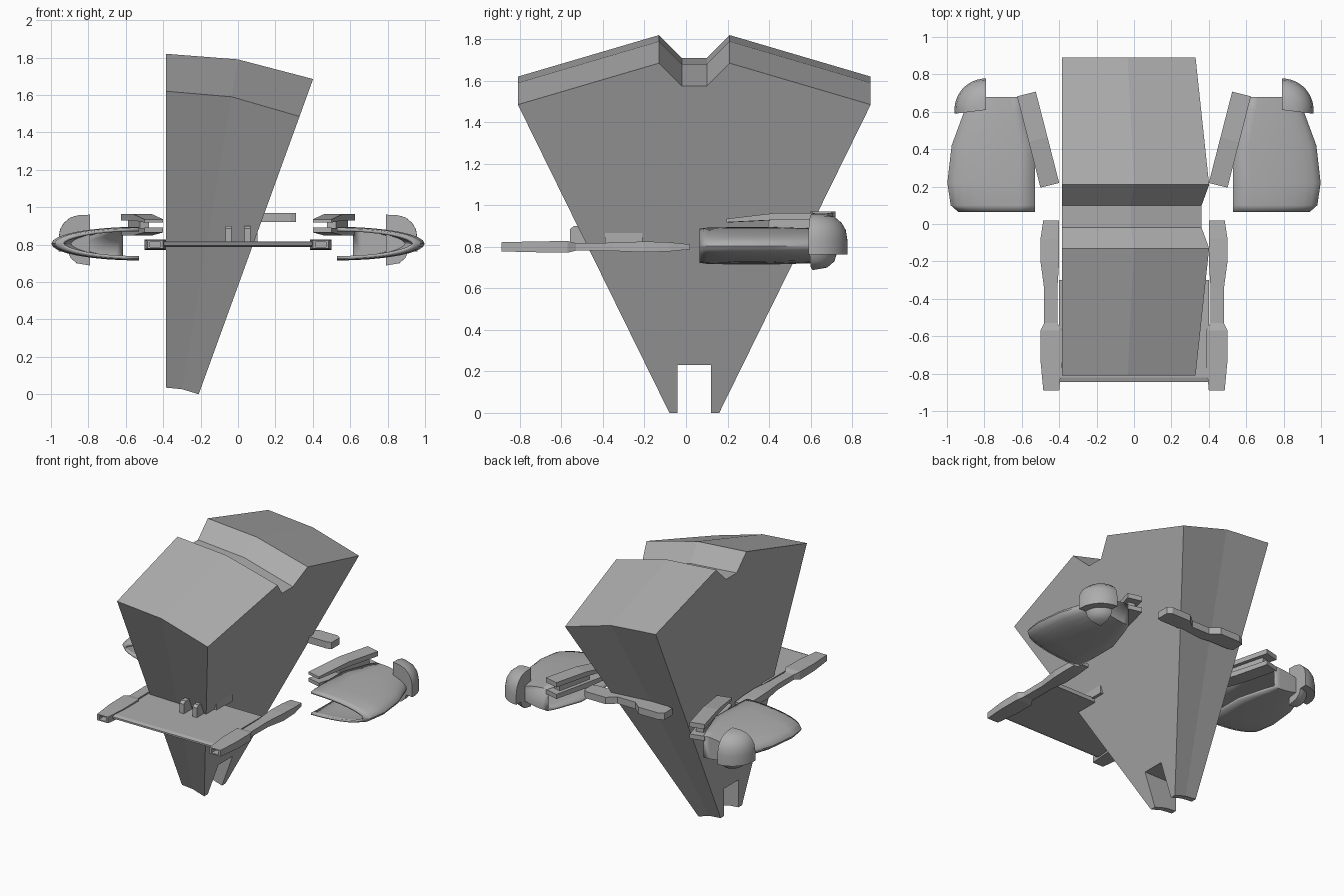
import bpy, bmesh, math
from mathutils import Vector

cube = bpy.data.objects.get("Cube")
if cube:
    bpy.data.objects.remove(cube)

grey = bpy.data.materials.new("hull grey")
grey.use_nodes = True
grey.diffuse_color = (0.42, 0.42, 0.42, 1)
grey.node_tree.nodes["Principled BSDF"].inputs["Base Color"].default_value = grey.diffuse_color


def loft(name, rings, caps=(True, True), closed=True, smooth=False):
    """Bridge matching rings of points and optionally cap the ends."""
    bm = bmesh.new()
    vs = [[bm.verts.new(p) for p in ring] for ring in rings]
    n = len(rings[0])
    for a, b in zip(vs, vs[1:]):
        for i in range(n if closed else n - 1):
            j = (i + 1) % n
            bm.faces.new((a[i], a[j], b[j], b[i]))
    for ring, cap in zip((vs[0], vs[-1]), caps):
        if cap:
            bm.faces.new(ring)
    bmesh.ops.remove_doubles(bm, verts=bm.verts, dist=1e-5)
    bmesh.ops.recalc_face_normals(bm, faces=bm.faces)
    mesh = bpy.data.meshes.new(name)
    bm.to_mesh(mesh)
    bm.free()
    mesh.materials.append(grey)
    obj = bpy.data.objects.new(name, mesh)
    bpy.context.collection.objects.link(obj)
    if smooth:
        bpy.ops.object.select_all(action='DESELECT')
        obj.select_set(True)
        bpy.context.view_layer.objects.active = obj
        bpy.ops.object.shade_smooth_by_angle(angle=math.radians(35))
    return obj


def box(name, x, y, z):
    return loft(name, [[(a, y[0], z[0]), (a, y[1], z[0]), (a, y[1], z[1]), (a, y[0], z[1])] for a in x])


def mirrored(side, rings):
    return [[(side * p[0], p[1], p[2]) for p in ring] for ring in rings]


# Tall wedge hull: one notched outline lofted across three stations
MID = 0.04
half_top = [(0.85, 1.62), (0.17, 1.82), (0.06, 1.71)]


def hull_ring(drop, foot, x_foot, slope):
    half = [(0.08, 0.23), (0.08, foot), (0.12, foot)]
    half += [(w, z - drop) for w, z in half_top]
    outline = [(MID + w, z) for w, z in half] + [(MID - w, z) for w, z in reversed(half)]
    return [(x_foot + slope * (z - foot), y, z) for y, z in outline]


loft("wedge_hull", [hull_ring(0, 0.035, -0.385, 0),
                    hull_ring(0.03, 0.027, -0.30, 0.17),
                    hull_ring(0.135, 0, -0.21, 0.363)])

# Front wing with rounded leading edge
wing_outline = [(-0.845, 0.797), (-0.845, 0.809), (-0.82, 0.817),
                (-0.30, 0.817), (-0.30, 0.788), (-0.82, 0.788)]
loft("front_wing", [[(x, y, z) for y, z in wing_outline] for x in (-0.40, 0.40)])

# Small fins on top of the wing
for side, label in ((1, "left"), (-1, "right")):
    fin = [(-0.56, 0.81), (-0.56, 0.885), (-0.54, 0.90), (-0.21, 0.90), (-0.21, 0.81)]
    loft(label + "_wing_fin", [[(side * x, y, z) for y, z in fin] for x in (0.034, 0.068)])
box("fin_block", (0.05, 0.105), (-0.39, -0.21), (0.81, 0.90))

# Boom stations: y, inner x, outer x, half height
boom = [(-0.89, 0.40, 0.485, 0.022), (-0.73, 0.385, 0.50, 0.026),
        (-0.57, 0.385, 0.50, 0.028), (-0.53, 0.41, 0.48, 0.018),
        (-0.35, 0.41, 0.48, 0.020), (-0.20, 0.40, 0.50, 0.026),
        (-0.08, 0.40, 0.50, 0.022), (0.02, 0.40, 0.485, 0.012)]


def boom_ring(y, a, b, h):
    return [(a, y, 0.80 - h), (b, y, 0.80 - h), (b, y, 0.80 + h), (a, y, 0.80 + h)]


# Pod stations: y, inner x, outer x, half height
pod = [(0.065, 0.53, 0.94, 0.082), (0.10, 0.53, 0.98, 0.087),
       (0.22, 0.53, 0.998, 0.09), (0.42, 0.53, 0.975, 0.09),
       (0.61, 0.59, 0.905, 0.084), (0.68, 0.615, 0.86, 0.078)]


def pod_ring(y, a, b, h):
    return [(a + (b - a) * math.cos(t), y, 0.805 + h * math.sin(t))
            for t in (math.pi * (i / 16 - 0.5) for i in range(17))]


# Profile of the dome behind each pod: radius, height
dome = [(0, 0.96), (0.06, 0.957), (0.105, 0.945), (0.14, 0.915), (0.16, 0.88), (0.168, 0.83),
        (0.168, 0.762), (0.115, 0.762), (0.105, 0.73), (0.07, 0.70), (0, 0.688)]

# Pylon frame, running back and outward
ORIGIN = Vector((0.45, 0.207, 0))
ALONG = Vector((0.125, 0.488, 0))
ACROSS = Vector((0.05, -0.0128, 0))


def pylon_part(name, side, outline, width):
    rings = [[ORIGIN + ALONG * t + ACROSS * w + Vector((0, 0, z)) for t, z in outline]
             for w in (-width, width)]
    loft(name, mirrored(side, rings))


for side, label in ((1, "left"), (-1, "right")):
    # Boom with a recessed front opening
    front = boom[0]
    rim = boom_ring(front[0], front[1] + 0.014, front[2] - 0.014, front[3] - 0.008)
    floor = [(x, y + 0.05, z) for x, y, z in rim]
    loft(label + "_boom", mirrored(side, [floor, rim] + [boom_ring(*s) for s in boom]))

    # Hollow pod, open at the front and inner side
    shell = loft(label + "_pod", mirrored(side, [pod_ring(*s) for s in pod]),
                 caps=(False, True), closed=False, smooth=True)
    solid = shell.modifiers.new("thickness", 'SOLIDIFY')
    solid.thickness = 0.016
    solid.offset = -1

    # Quarter dome at the outer rear corner of the pod
    rings = []
    for i in range(13):
        t = math.radians(-7 + 97 * i / 12)
        rings.append([(0.792 + r * math.cos(t), 0.61 + r * math.sin(t), z) for r, z in dome])
    loft(label + "_rear_dome", mirrored(side, rings), smooth=True)

    # Pylon: ramped upper plate, lower plate and joining web
    pylon_part(label + "_pylon_upper", side,
               [(0, 0.918), (0, 0.935), (0.5, 0.964), (1, 0.964), (1, 0.93), (0.5, 0.93)], 1)
    pylon_part(label + "_pylon_lower", side,
               [(0, 0.865), (0, 0.89), (1, 0.88), (1, 0.848), (0.5, 0.848)], 1)
    pylon_part(label + "_pylon_web", side, [(0.4, 0.86), (0.4, 0.94), (0.9, 0.94), (0.9, 0.86)], 0.5)

# Rear bar with wide ends and a narrow middle
bar = [(-0.32, 0.61, 0.70), (-0.28, 0.60, 0.72), (-0.13, 0.60, 0.72), (-0.07, 0.59, 0.67),
       (0.07, 0.59, 0.67), (0.13, 0.60, 0.72), (0.28, 0.60, 0.72), (0.31, 0.61, 0.70)]
loft("rear_bar", [[(x, a, 0.922), (x, b, 0.922), (x, b, 0.97), (x, a, 0.97)] for x, a, b in bar])
